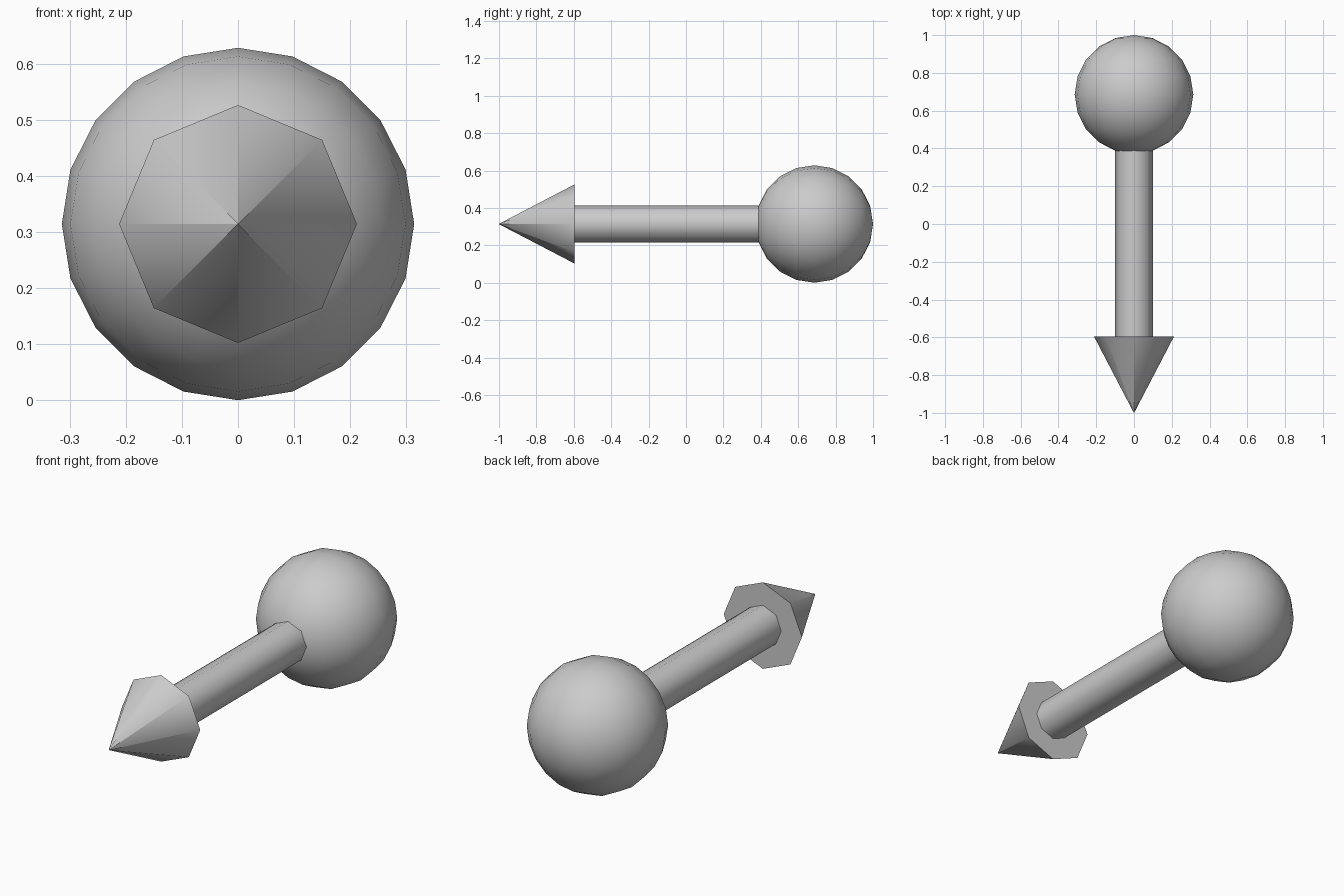
import bpy
import math

if "Cube" in bpy.data.objects:
    bpy.data.objects.remove(bpy.data.objects["Cube"])

CENTRE_Z = 0.314


def finish(name):
    obj = bpy.context.object
    obj.name = name
    bpy.ops.object.transform_apply(location=False, rotation=True, scale=True)
    bpy.ops.object.shade_smooth_by_angle(angle=math.radians(50))
    return obj


def turned_part(name, y_front, y_back, r_front, r_back):
    """Eight-sided cone or rod lying along y."""
    bpy.ops.mesh.primitive_cone_add(
        vertices=8, radius1=r_back, radius2=r_front, depth=y_back - y_front,
        location=(0, (y_front + y_back) / 2, CENTRE_Z),
        rotation=(math.pi / 2, 0, 0))
    return finish(name)


# Pointed tip (a minute flat keeps the facets crisp at the point)
turned_part("arrow_tip", -1.0, -0.595, 0.0008, 0.212)

# Shaft, ending just inside the ball
turned_part("shaft", -0.595, 0.4, 0.1, 0.1)

# Ball at the back, pole facing the shaft
bpy.ops.mesh.primitive_uv_sphere_add(
    segments=20, ring_count=10, radius=0.314,
    location=(0, 0.686, CENTRE_Z), rotation=(math.pi / 2, 0, 0))
finish("ball")
